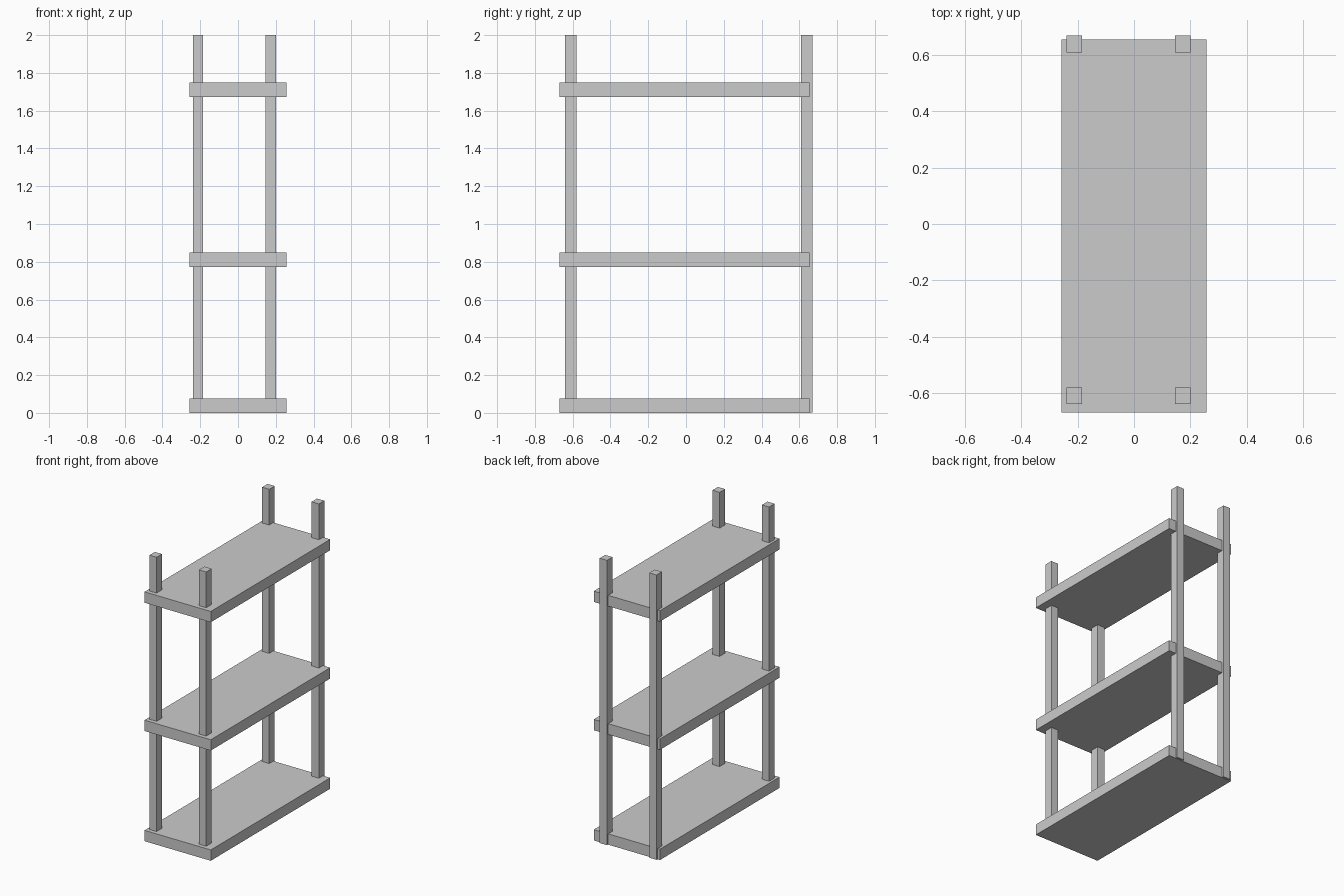
import bpy

if "Cube" in bpy.data.objects:
    bpy.data.objects.remove(bpy.data.objects["Cube"])


def box(name, x, y, z):
    """Axis-aligned box from (min, max) pairs."""
    bpy.ops.mesh.primitive_cube_add(size=1, location=[(a + b) / 2 for a, b in (x, y, z)])
    ob = bpy.context.object
    ob.name = name
    ob.scale = [b - a for a, b in (x, y, z)]
    bpy.ops.object.transform_apply(location=False, rotation=False, scale=True)
    return ob


# Three shelf boards
for level, z0 in (("bottom", 0.0), ("middle", 0.773), ("top", 1.673)):
    box(f"{level}_shelf", (-0.257, 0.257), (-0.669, 0.655), (z0, z0 + 0.076))

# Four square posts passing through the shelves; the back pair overhangs slightly
for side, x in (("left", (-0.239, -0.184)), ("right", (0.145, 0.201))):
    for end, y in (("front", (-0.64, -0.58)), ("back", (0.609, 0.669))):
        box(f"{end}_{side}_post", x, y, (0.002, 2.0))
